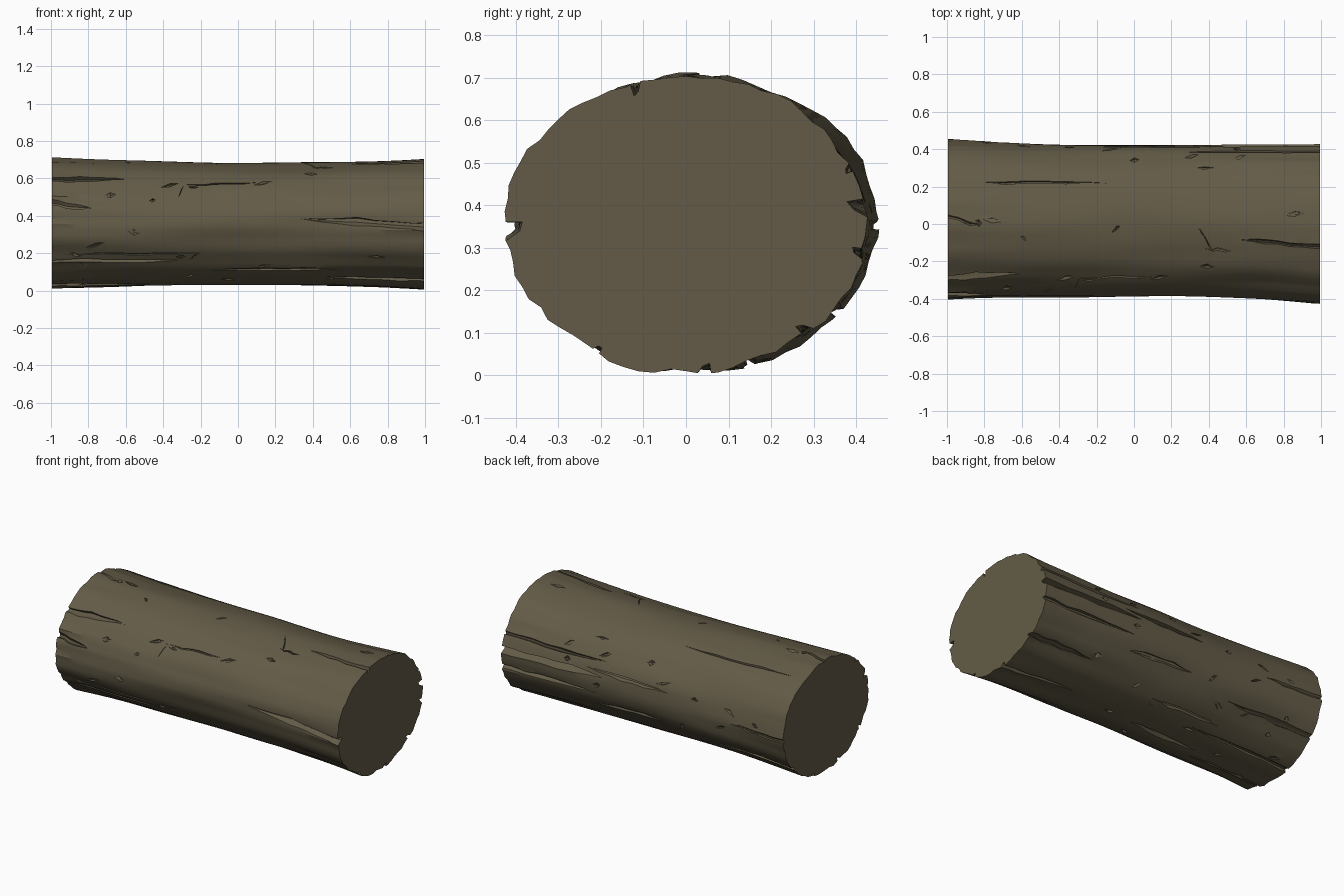
import bpy, bmesh, math, random
from mathutils import Vector, noise

random.seed(7)
if "Cube" in bpy.data.objects:
    bpy.data.objects.remove(bpy.data.objects["Cube"])

SIDES, RINGS = 72, 48
PAST_END = 1.03

bark = bpy.data.materials.new("bark brown")
bark.use_nodes = True
colour = (0.125, 0.105, 0.063, 1)
bark.diffuse_color = colour
bark.node_tree.nodes["Principled BSDF"].inputs["Base Color"].default_value = colour


def surface(x, degrees, depth=0.0):
    """Point on the flared, slightly lumpy oval trunk, sunk by depth."""
    angle = math.radians(degrees)
    cosine, sine = math.cos(angle), math.sin(angle)
    flare = min(abs(x), 1) ** 2.2
    broad_lump = noise.noise(Vector((x * 1.6, cosine * 2.6, sine * 2.6)))
    ridge = noise.noise(Vector((x * 0.7, cosine * 8, sine * 8)))
    swell = 0.022 * flare + 0.012 * broad_lump + (0.004 + 0.012 * flare) * ridge - depth
    # The middle sits a little to the back; the right end swings forward
    shift = 0.017 - 0.017 * flare if x > 0 else 0.017 + 0.006 * flare
    return Vector((x, shift + (0.402 + swell) * cosine, 0.355 + (0.326 + swell) * sine))


def tube(bm, loops):
    """Skin closed loops of points into a capped solid."""
    rows = [[bm.verts.new(point) for point in loop] for loop in loops]
    count = len(rows[0])
    for row, following in zip(rows, rows[1:]):
        for i in range(count):
            j = (i + 1) % count
            bm.faces.new((row[i], row[j], following[j], following[i]))
    bm.faces.new(rows[0][::-1])
    bm.faces.new(rows[-1])


def make_object(name, bm):
    bmesh.ops.recalc_face_normals(bm, faces=bm.faces)
    mesh = bpy.data.meshes.new(name)
    bm.to_mesh(mesh)
    bm.free()
    mesh.materials.append(bark)
    ob = bpy.data.objects.new(name, mesh)
    bpy.context.collection.objects.link(ob)
    return ob


def crack(start, stop, angle, turn, width, depth, steps=7):
    """Split in the bark: one steep wall, the floor sloping back up."""
    side = random.choice((-1, 1))
    loops = []
    for step in range(steps + 1):
        t = step / steps
        x = start + (stop - start) * t
        runs_out = start < -1 if t < 0.5 else stop > 1
        size = 1 if runs_out else min(1, 0.08 + 3 * min(t, 1 - t))
        size *= random.uniform(0.65, 1.1)
        middle = angle + turn * t + random.uniform(-0.8, 0.8)
        half = side * width * size / 2
        low, high = middle - half, middle + half
        outside = -0.05
        loops.append([surface(x, low, outside), surface(x, low, depth * size),
                      surface(x, middle, depth * size * 0.8),
                      surface(x, high, -0.004), surface(x, high, outside)])
    tube(cuts, loops)


# Trunk
trunk = bmesh.new()
tube(trunk, [[surface(0.995 * (2 * ring / RINGS - 1), 360 * side / SIDES)
              for side in range(SIDES)] for ring in range(RINGS + 1)])
log = make_object("log", trunk)

cuts = bmesh.new()

# Deep splits running out of the right end: start, angle, turn, width
for start, angle, turn, width in ((0.34, 175, 8, 8), (0.57, 104, 3, 4), (0.3, 8, -2, 9)):
    crack(start, PAST_END, angle, turn, width, 0.018 + 0.003 * width)

# Deep splits running out of the left end: stop, angle, turn, width
for stop, angle, turn, width in ((-0.78, 160, 5, 6), (-0.6, 137, -3, 7), (-0.82, 86, 8, 3)):
    crack(-PAST_END, stop, angle, turn, width, 0.01 + 0.002 * width)

# Fine long cracks in the front and top: start, stop, angle, turn
for start, stop, angle, turn in ((-0.95, -0.2, 209, -1), (-0.3, 0.1, 140, -2),
                                 (-0.32, -0.29, 155, -15), (-0.9, -0.15, 61, -1),
                                 (0.34, 0.42, 94, 18), (0.38, 0.53, 112, 1)):
    crack(start, stop, angle, turn, 2.2, 0.013)

# Splits round the back and underside, cycling left end, middle, right end
for i in range(15):
    angle = 216 + 12 * i
    length = random.uniform(0.4, 0.75)
    start = (-PAST_END, random.uniform(-0.5, 0), PAST_END - length)[i % 3]
    crack(start, start + length, angle, random.uniform(-4, 4),
          random.uniform(4, 6), random.uniform(0.016, 0.028))

# Short chips scattered round the trunk, denser below and behind
for i in range(46):
    x = random.uniform(-0.92, 0.86)
    angle = random.uniform(130, 385) if i % 5 else random.uniform(20, 130)
    crack(x, x + random.uniform(0.03, 0.1), angle, random.uniform(-6, 6),
          random.uniform(3, 7), random.uniform(0.012, 0.025), steps=2)

cutter = make_object("crack_cutter", cuts)
cutter.hide_render = True

# Carve the bark, then shade with sharp crack edges
carve = log.modifiers.new("carve", "BOOLEAN")
carve.operation = "DIFFERENCE"
carve.solver = "EXACT"
carve.use_self = True
carve.object = cutter
bpy.ops.object.select_all(action="DESELECT")
log.select_set(True)
bpy.context.view_layer.objects.active = log
bpy.ops.object.modifier_apply(modifier=carve.name)
bpy.data.objects.remove(cutter)
bpy.ops.object.shade_smooth_by_angle(angle=math.radians(30))
